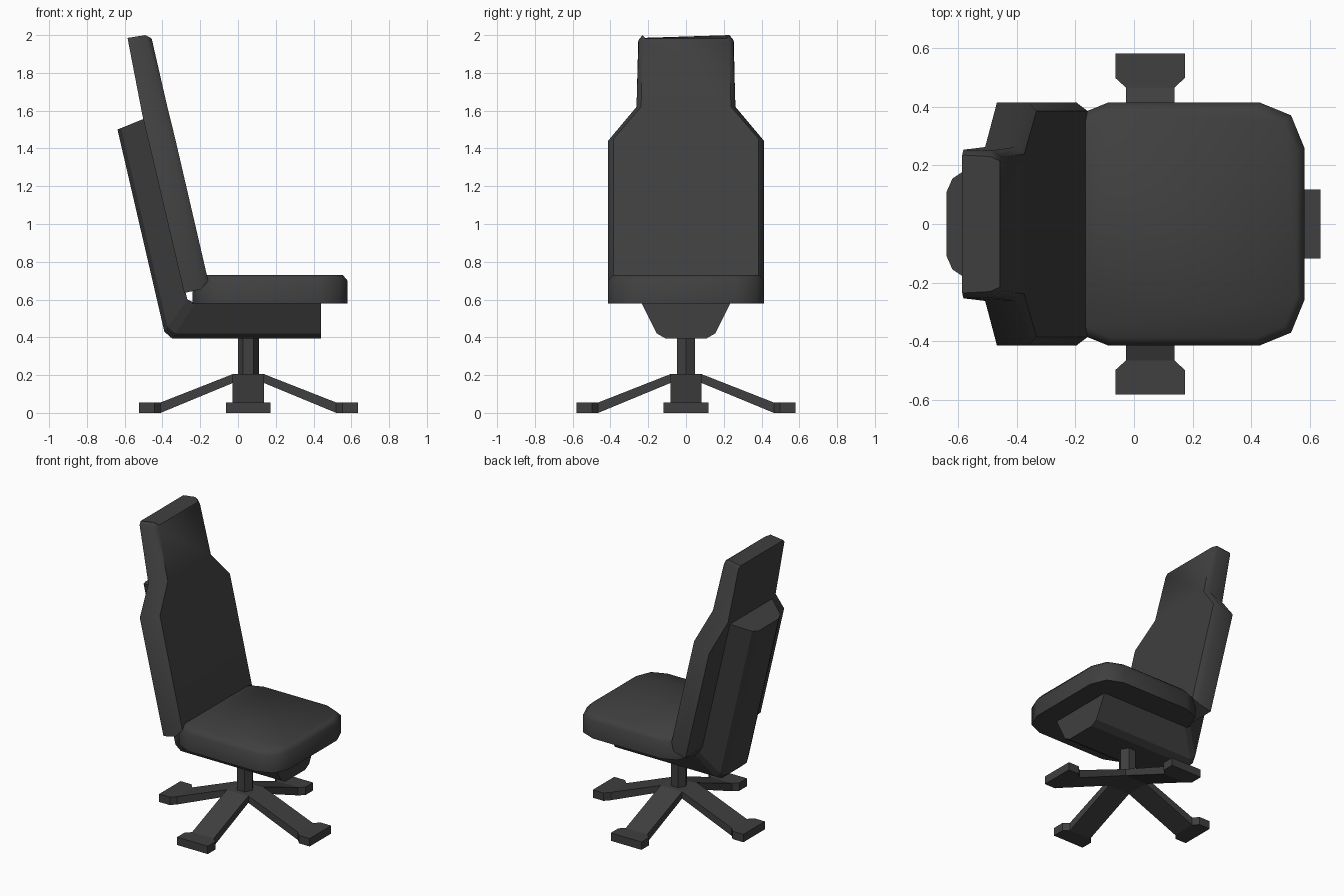
import bpy, bmesh, math
from mathutils import Matrix

if "Cube" in bpy.data.objects:
    bpy.data.objects.remove(bpy.data.objects["Cube"])

CX = 0.055  # centre of the pedestal

mat = bpy.data.materials.new("dark_grey")
mat.diffuse_color = (0.05, 0.05, 0.05, 1)
mat.use_nodes = True
mat.node_tree.nodes["Principled BSDF"].inputs["Base Color"].default_value = mat.diffuse_color


def finish(name, bm, smooth=None):
    bmesh.ops.recalc_face_normals(bm, faces=bm.faces[:])
    me = bpy.data.meshes.new(name)
    bm.to_mesh(me)
    bm.free()
    me.materials.append(mat)
    ob = bpy.data.objects.new(name, me)
    bpy.context.collection.objects.link(ob)
    if smooth:
        bpy.ops.object.select_all(action='DESELECT')
        bpy.context.view_layer.objects.active = ob
        ob.select_set(True)
        bpy.ops.object.shade_smooth_by_angle(angle=math.radians(smooth))
    return ob


def loft(name, rings, smooth=None, matrix=None):
    """Skin equal-length closed rings and cap both ends."""
    bm = bmesh.new()
    vs = [[bm.verts.new(p) for p in ring] for ring in rings]
    n = len(rings[0])
    for a, b in zip(vs, vs[1:]):
        for i in range(n):
            j = (i + 1) % n
            bm.faces.new((a[i], a[j], b[j], b[i]))
    bm.faces.new(vs[0])
    bm.faces.new(vs[-1])
    if matrix:
        bm.transform(matrix)
    return finish(name, bm, smooth)


def mirror_y(half):
    return half + [(x, -y, z) for x, y, z in reversed(half)]


# Seat cushion: chamfered plan with a softened top edge
def seat_ring(inset, z):
    quarter = [(0.41, 0.26), (0.365, 0.37), (0.26, 0.413)]
    half = quarter + [(-x, y) for x, y in reversed(quarter)]
    sx, sy = 1 - inset / 0.41, 1 - inset / 0.413
    return mirror_y([(0.17 + x * sx, y * sy, z) for x, y in half])


loft("seat_cushion",
     [seat_ring(0, 0.58), seat_ring(0, 0.70), seat_ring(0.025, 0.73)], 50)

# Back cushion: each row is rear edge, front rim, inset front face
back_rows = [
    [(-0.285, 0.413, 0.635), (-0.195, 0.413, 0.655), (-0.158, 0.385, 0.70)],
    [(-0.467, 0.413, 1.41), (-0.36, 0.413, 1.44), (-0.332, 0.385, 1.45)],
    [(-0.507, 0.262, 1.58), (-0.405, 0.262, 1.62), (-0.374, 0.238, 1.62)],
    [(-0.581, 0.253, 1.965), (-0.485, 0.25, 1.975), (-0.452, 0.228, 1.96)],
    [(-0.585, 0.235, 1.985), (-0.49, 0.23, 2.0), (-0.457, 0.215, 1.982)],
]
loft("back_cushion", [mirror_y(r) for r in back_rows], 50)

# L-shaped support shell under the seat and behind the back
stations = [((0.44, 0.58), (0.44, 0.395)), ((-0.225, 0.58), (-0.35, 0.395)),
            ((-0.268, 0.60), (-0.39, 0.43)), ((-0.498, 1.557), (-0.638, 1.5))]
section = [(0, 0.235), (0.86, 0.155), (1, 0.11)]
loft("support_shell", [
    mirror_y([(a[0] + (b[0] - a[0]) * t, y, a[1] + (b[1] - a[1]) * t)
              for t, y in section]) for a, b in stations])

# Hexagonal pole
bm = bmesh.new()
hexagon = [(CX + 0.055 * math.cos(i * math.pi / 3),
            0.055 * math.sin(i * math.pi / 3)) for i in range(6)]
bm.free()
loft("pole", [[(x, y, z) for x, y in hexagon] for z in (0.18, 0.41)])

# Base hub and four sloping legs with wide feet
W = 0.083
loft("base_hub", [[(CX + W, W, z), (CX - W, W, z), (CX - W, -W, z), (CX + W, -W, z)]
                  for z in (0.158, 0.205)])
leg = [(W, W, 0.158, 0.205), (0.465, W, 0.0, 0.055),
       (0.497, 0.118, 0.0, 0.055), (0.58, 0.118, 0.0, 0.055)]
for k, side in enumerate(("right", "back", "left", "front")):
    m = Matrix.Translation((CX, 0, 0)) @ Matrix.Rotation(k * math.pi / 2, 4, 'Z')
    loft(side + "_leg", [[(r, w, lo), (r, w, hi), (r, -w, hi), (r, -w, lo)]
                         for r, w, lo, hi in leg], matrix=m)
